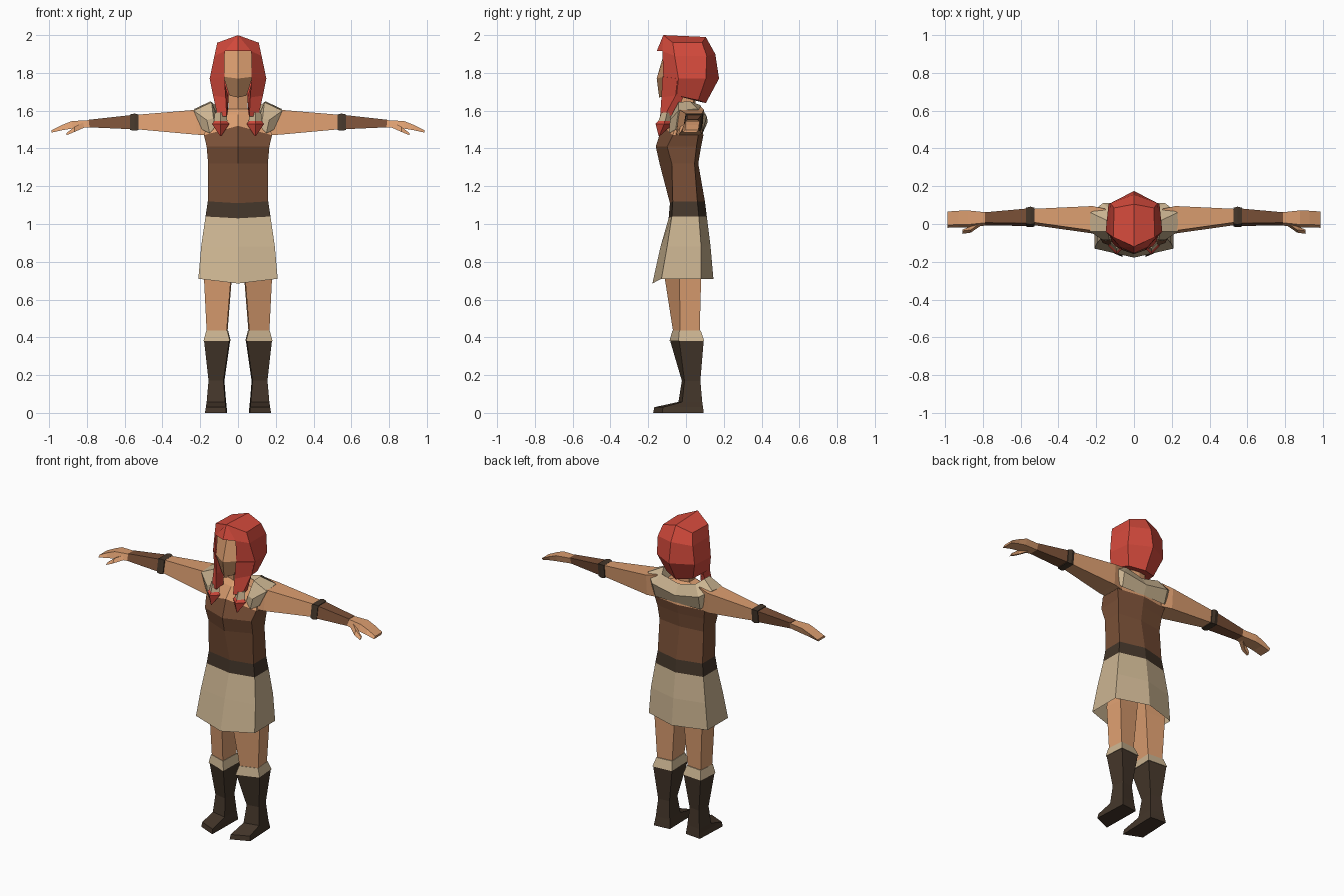
import bpy, bmesh


def lin(c):
    return tuple(((v / 255 + 0.055) / 1.055) ** 2.4 if v > 10 else v / 3295 for v in c) + (1.0,)


def material(name, rgb):
    m = bpy.data.materials.new(name)
    m.diffuse_color = lin(rgb)
    return m


SKIN, SHADE, BROWN, DARK, FUR, RED = range(6)
MATS = [material("skin", (220, 158, 112)), material("shaded skin", (172, 124, 86)),
        material("brown leather", (122, 80, 55)), material("dark leather", (68, 54, 42)),
        material("pale fur", (203, 180, 145)), material("red hair", (212, 74, 60))]


def build(name, verts, faces, mats, mirror=False):
    me = bpy.data.meshes.new(name)
    me.from_pydata(verts, [], faces)
    for m in MATS:
        me.materials.append(m)
    for p, i in zip(me.polygons, mats):
        p.material_index = i
    bm = bmesh.new()
    bm.from_mesh(me)
    bmesh.ops.recalc_face_normals(bm, faces=bm.faces)
    bm.to_mesh(me)
    bm.free()
    ob = bpy.data.objects.new(name, me)
    bpy.context.collection.objects.link(ob)
    if mirror:
        ob.modifiers.new("mirror", 'MIRROR')
    return ob


def loft(name, rings, mats, mirror=False, caps=(True, True)):
    """Skin closed rings together, one material per band."""
    n = len(rings[0])
    verts = [v for r in rings for v in r]
    faces, fm = [], []
    for i, m in enumerate(mats):
        for j in range(n):
            k = (j + 1) % n
            faces.append((i * n + j, i * n + k, i * n + n + k, i * n + n + j))
            fm.append(m)
    if caps[0]:
        faces.append(tuple(range(n)))
        fm.append(mats[0])
    if caps[1]:
        faces.append(tuple(range(len(verts) - n, len(verts))))
        fm.append(mats[-1])
    return build(name, verts, faces, fm, mirror)


def hexring(z, w, yf, yfs, ybs, yb, zf=None):
    """Six-sided body section with pointed front and back."""
    zf = z if zf is None else zf
    return [(0, yf, zf), (w, yfs, z), (w, ybs, z), (0, yb, z), (-w, ybs, z), (-w, yfs, z)]


# tunic, belt, skirt and bare upper chest
loft("torso", [
    hexring(0.71, 0.21, -0.178, -0.13, 0.08, 0.145, 0.685),
    hexring(0.88, 0.195, -0.135, -0.10, 0.08, 0.13),
    hexring(1.04, 0.172, -0.092, -0.075, 0.068, 0.11, 1.03),
    hexring(1.12, 0.16, -0.085, -0.07, 0.06, 0.10, 1.11),
    hexring(1.32, 0.158, -0.14, -0.075, 0.045, 0.065),
    hexring(1.41, 0.166, -0.16, -0.10, 0.055, 0.08),
    hexring(1.47, 0.18, -0.125, -0.07, 0.065, 0.092, 1.52),
    hexring(1.58, 0.15, -0.07, -0.03, 0.06, 0.07),
    hexring(1.61, 0.05, -0.045, -0.025, 0.04, 0.05),
    hexring(1.71, 0.05, -0.05, -0.03, 0.04, 0.05),
], [FUR, FUR, DARK, BROWN, BROWN, BROWN, SKIN, SKIN, SKIN], caps=(False, True))

# head
loft("head", [
    hexring(1.68, 0.045, -0.142, -0.105, 0.04, 0.06, 1.67),
    hexring(1.78, 0.078, -0.155, -0.112, 0.06, 0.09, 1.77),
    hexring(1.92, 0.078, -0.112, -0.10, 0.07, 0.09),
], [SHADE, SKIN])

# hair cap: rows of temple, side, back corner, back centre
rows = [
    [(0, -0.12, 2.0), (0.11, -0.07, 1.96), (0.105, 0.085, 1.96), (0, 0.105, 1.99)],
    [(0.07, -0.125, 1.915), (0.125, -0.06, 1.89), (0.125, 0.11, 1.89), (0, 0.155, 1.90)],
    [(0.072, -0.12, 1.78), (0.15, -0.04, 1.77), (0.135, 0.105, 1.77), (0, 0.175, 1.77)],
    [(0.07, -0.12, 1.67), (0.132, -0.05, 1.68), (0.095, 0.065, 1.655), (0, 0.105, 1.64)],
]
hv = [v for r in rows for v in r] + [(0, -0.155, 1.915), (0, -0.02, 1.67)]
hf = [(r * 4 + c, r * 4 + c + 1, r * 4 + c + 5, r * 4 + c + 4) for r in range(3) for c in range(3)]
hf += [(0, 1, 2, 3), (0, 16, 4), (13, 14, 15, 17)]
build("hair", hv, hf, [RED] * len(hf), True)

# front hair locks, their ties and pointed ends
loft("hair_lock", [
    [(0.072, -0.125, 1.78), (0.147, -0.045, 1.77), (0.12, -0.02, 1.77), (0.08, -0.08, 1.78)],
    [(0.065, -0.13, 1.67), (0.132, -0.055, 1.68), (0.11, -0.015, 1.67), (0.05, -0.08, 1.67)],
    [(0.06, -0.137, 1.57), (0.108, -0.115, 1.57), (0.105, -0.055, 1.58), (0.055, -0.07, 1.58)],
], [RED, RED], True)


def diamond(z, y, r):
    return [(0.092, y - r, z), (0.092 + r, y, z), (0.092, y + r, z), (0.092 - r, y, z)]


loft("lock_tie", [diamond(1.59, -0.10, 0.03), diamond(1.545, -0.11, 0.036)], [FUR], True)
loft("lock_tip", [diamond(1.56, -0.11, 0.022), diamond(1.53, -0.115, 0.046),
                  diamond(1.465, -0.142, 0.003)], [RED, RED], True)

# fur collar running from the back over the shoulders to the chest
loft("collar", [
    [(0, 0.045, 1.57), (0, 0.075, 1.60), (0, 0.115, 1.54), (0, 0.088, 1.48)],
    [(0.09, 0.04, 1.58), (0.12, 0.075, 1.63), (0.165, 0.11, 1.57), (0.16, 0.085, 1.48)],
    [(0.11, 0.01, 1.58), (0.145, 0.02, 1.65), (0.23, 0.06, 1.61), (0.205, 0.06, 1.52)],
    [(0.11, -0.04, 1.56), (0.14, -0.04, 1.645), (0.235, -0.04, 1.60), (0.19, -0.055, 1.50)],
    [(0.115, -0.08, 1.52), (0.13, -0.085, 1.56), (0.165, -0.085, 1.55), (0.15, -0.09, 1.48)],
], [FUR] * 4, True, caps=(False, True))


def arm_ring(x, y0, y1, z0, z1):
    """Four-sided section with the lower front edge pushed out."""
    return [(x, y0 + 0.015, z1), (x, y1, z1), (x, y1 - 0.01, z0), (x, y0, z0)]


# arms, elbow bands, forearm wraps and hands
loft("upper_arm", [arm_ring(0.15, -0.055, 0.08, 1.47, 1.62),
                   arm_ring(0.22, -0.05, 0.095, 1.473, 1.605),
                   arm_ring(0.54, -0.005, 0.08, 1.502, 1.578)], [SKIN, SKIN], True)
loft("elbow_band", [arm_ring(0.528, -0.014, 0.086, 1.497, 1.58),
                    arm_ring(0.548, -0.017, 0.092, 1.494, 1.585),
                    arm_ring(0.572, -0.014, 0.086, 1.498, 1.58)], [DARK, DARK], True)
loft("forearm", [arm_ring(0.565, -0.01, 0.082, 1.502, 1.577),
                 arm_ring(0.79, -0.008, 0.062, 1.512, 1.552)], [BROWN], True)
loft("hand", [arm_ring(0.785, -0.008, 0.062, 1.512, 1.55),
              arm_ring(0.88, -0.018, 0.072, 1.505, 1.545),
              arm_ring(0.93, -0.018, 0.07, 1.497, 1.525),
              arm_ring(0.987, -0.02, 0.066, 1.484, 1.497)], [SKIN] * 3, True)
loft("thumb", [arm_ring(0.815, -0.012, 0.03, 1.51, 1.54),
               arm_ring(0.865, -0.046, -0.012, 1.488, 1.515),
               arm_ring(0.908, -0.052, -0.03, 1.47, 1.482)], [SKIN, SKIN], True)


def leg_ring(z, xi, xo, yfi, yfo, yb):
    """Four-sided section whose front slants back toward the outside."""
    return [(xi, yfi, z), (xo, yfo, z), (xo - 0.01, yb, z), (xi - 0.005, yb - 0.01, z)]


# legs, fur cuffs and boots
loft("leg", [leg_ring(0.95, 0.02, 0.16, -0.08, -0.03, 0.07),
             leg_ring(0.71, 0.038, 0.18, -0.112, -0.035, 0.08),
             leg_ring(0.41, 0.062, 0.165, -0.065, -0.03, 0.072)], [SKIN, SKIN], True)
loft("boot_cuff", [leg_ring(0.435, 0.057, 0.168, -0.072, -0.035, 0.078),
                   leg_ring(0.38, 0.043, 0.183, -0.088, -0.04, 0.097)], [FUR], True)
loft("boot", [leg_ring(0.385, 0.046, 0.18, -0.085, -0.036, 0.094),
              leg_ring(0.17, 0.077, 0.156, -0.022, -0.008, 0.076),
              leg_ring(0.058, 0.068, 0.166, -0.04, -0.02, 0.086),
              leg_ring(0.03, 0.065, 0.17, -0.168, -0.122, 0.09),
              leg_ring(0.0, 0.062, 0.175, -0.174, -0.126, 0.094)], [DARK] * 4, True)
